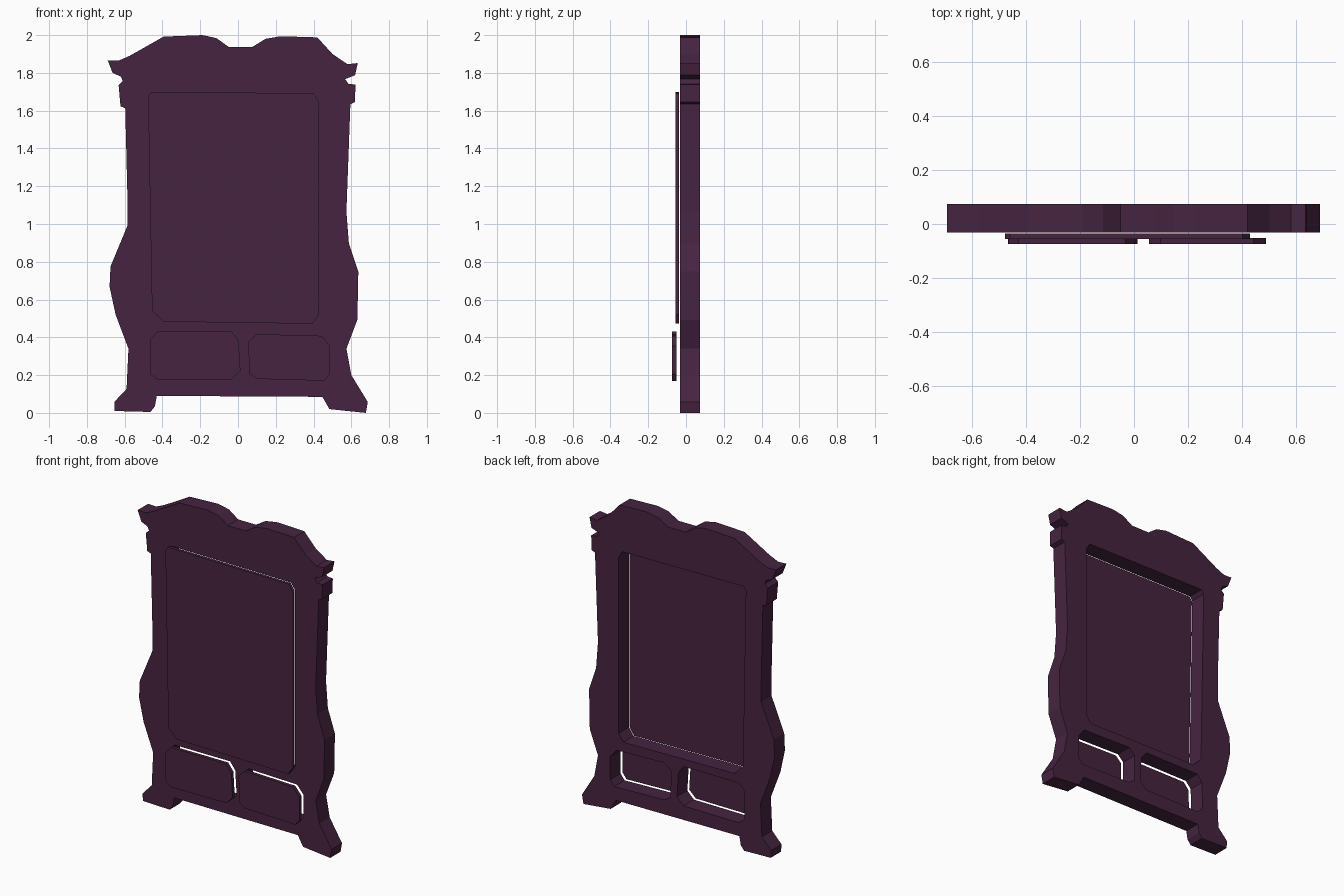
import bpy

plum = bpy.data.materials.new("dark plum")
plum.diffuse_color = (0.061, 0.0176, 0.051, 1)


def plate(name, loops, y0, y1):
    """Solid plate from closed (x, z) loops; the first is the outline, the rest are holes."""
    cu = bpy.data.curves.new(name + "_profile", 'CURVE')
    cu.dimensions = '2D'
    cu.fill_mode = 'BOTH'
    cu.extrude = (y1 - y0) / 2
    for pts in loops:
        sp = cu.splines.new('POLY')
        sp.points.add(len(pts) - 1)
        for p, (x, z) in zip(sp.points, pts):
            p.co = (x, z, 0, 1)
        sp.use_cyclic_u = True
    tmp = bpy.data.objects.new(name + "_profile", cu)
    bpy.context.collection.objects.link(tmp)
    bpy.context.view_layer.update()
    dg = bpy.context.evaluated_depsgraph_get()
    me = bpy.data.meshes.new_from_object(tmp.evaluated_get(dg))
    bpy.data.objects.remove(tmp)
    # stand the flat profile upright
    for v in me.vertices:
        x, z, d = v.co
        v.co = (x, (y0 + y1) / 2 - d, z)
    for f in me.polygons:
        f.use_smooth = False
    me.materials.clear()
    me.materials.append(plum)
    me.name = name
    ob = bpy.data.objects.new(name, me)
    bpy.context.collection.objects.link(ob)
    return ob


# wavy crown, left to right
crown = [(-.69, 1.867), (-.632, 1.865), (-.574, 1.89), (-.394, 1.992), (-.188, 2.0),
         (-.114, 1.984), (-.05, 1.938), (.077, 1.938), (.145, 1.98), (.225, 1.994),
         (.42, 1.988), (.50, 1.90), (.58, 1.846), (.634, 1.852)]
# right side, top to bottom, with foot
right = [(.62, 1.788), (.567, 1.767), (.585, 1.742), (.622, 1.738), (.619, 1.645),
         (.595, 1.634), (.574, 1.066), (.587, .897), (.637, .748), (.632, .493),
         (.574, .34), (.60, .20), (.687, .058), (.677, .0), (.484, .02), (.447, .085)]
# left side, bottom to top, with foot
left = [(-.43, .09), (-.44, .035), (-.463, .005), (-.653, .01), (-.655, .058),
        (-.59, .127), (-.58, .34), (-.648, .52), (-.68, .668), (-.675, .775),
        (-.585, .992), (-.585, 1.13), (-.597, 1.613), (-.622, 1.623), (-.632, 1.735),
        (-.61, 1.756), (-.62, 1.78), (-.664, 1.80)]

# panel shapes, also the holes in the frame
big = [(-.476, 1.676), (-.458, 1.70), (.40, 1.692), (.428, 1.65),
       (.428, .52), (.394, .472), (-.394, .483), (-.455, .54)]
low_l = [(-.464, .387), (-.426, .43), (-.034, .43), (.003, .382),
         (.013, .223), (-.034, .178), (-.426, .175), (-.466, .207)]
low_r = [(.056, .377), (.098, .417), (.442, .408), (.487, .355),
         (.487, .207), (.458, .17), (.103, .18), (.058, .207)]

plate("cabinet_frame", [crown + right + left, big, low_l, low_r], -.032, .073)
plate("main_panel", [big], -.056, -.036)
plate("left_drawer_panel", [low_l], -.073, -.051)
plate("right_drawer_panel", [low_r], -.073, -.051)
